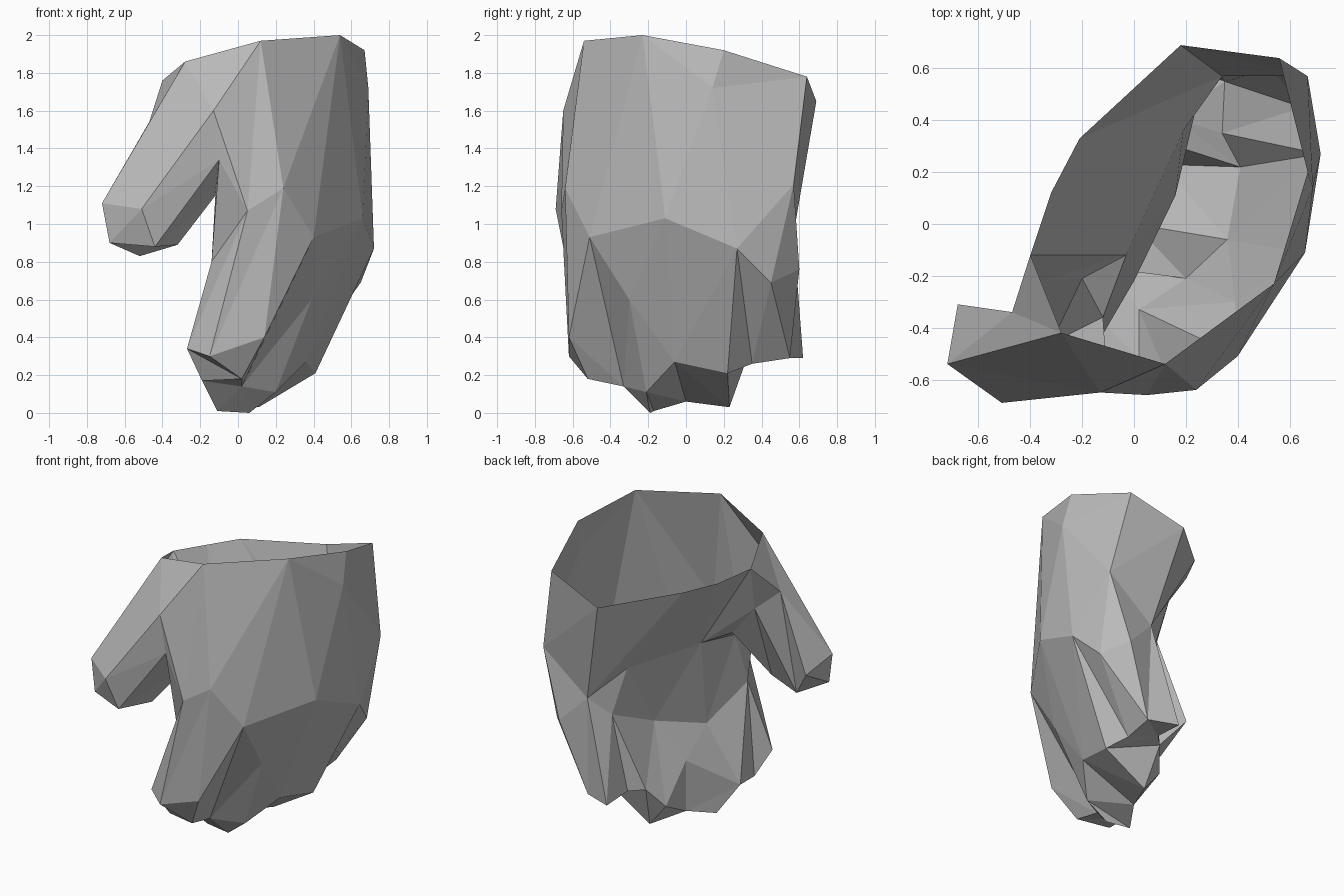
import bpy, bmesh

cube = bpy.data.objects.get("Cube")
if cube:
    bpy.data.objects.remove(cube, do_unlink=True)

# Single matte material
grey = bpy.data.materials.new("plain_grey")
grey.use_nodes = True
colour = (0.5, 0.5, 0.5, 1)
grey.diffuse_color = colour
shader = next(n for n in grey.node_tree.nodes if n.type == "BSDF_PRINCIPLED")
shader.inputs["Base Color"].default_value = colour

landmark = {}


def mark(group, *points):
    """Register landmarks such as rim0, rim1, given in hundredths of a unit."""
    for index, point in enumerate(points):
        landmark[group + str(index)] = tuple(c / 100 for c in point)


def loft(name, rows, hub=None, skip=()):
    """Bridge closed rows of landmarks with triangles and fan the last row to a hub.
    Skipped (row, column) panels stay open where neighbouring parts join."""
    bm = bmesh.new()
    verts = {}

    def vert(key):
        if key not in verts:
            verts[key] = bm.verts.new(landmark[key])
        return verts[key]

    def triangle(*keys):
        if len(set(keys)) == len(keys):
            corners = [vert(k) for k in keys]
            if not bm.faces.get(corners):
                bm.faces.new(corners)

    rings = [row.split() for row in rows]
    count = len(rings[0])
    for r, (upper, lower) in enumerate(zip(rings, rings[1:])):
        for i in range(count):
            if (r, i) not in skip:
                j = (i + 1) % count
                triangle(upper[i], lower[i], upper[j])
                triangle(upper[j], lower[i], lower[j])
    if hub:
        tip = rings[-1]
        for i in range(count):
            triangle(hub, tip[(i + 1) % count], tip[i])

    mesh = bpy.data.meshes.new(name)
    bm.to_mesh(mesh)
    bm.free()
    mesh.materials.append(grey)
    obj = bpy.data.objects.new(name, mesh)
    bpy.context.collection.objects.link(obj)


# Open wrist edge, running round from the thumb side
mark("rim", (-28, -42, 186), (12, -54, 197), (54, -23, 200), (67, 20, 192),
     (56, 64, 178), (18, 69, 165), (-21, 33, 172), (-32, 12, 173), (-40, -12, 176))
# Back of the hand, knuckles, outer edge and wrist dent
mark("back", (5, -66, 107), (24, -64, 119), (40, -51, 93), (66, -11, 103),
     (72, 27, 87), (65, 45, 69), (53, 60, 76), (67, 57, 121), (69, 14, 172))
# Palm crease and finger roots on the inner side
mark("palm", (34, 57, 95), (19, 36, 111), (-3, -12, 116), (24, 45, 82),
     (16, 11, 67), (0, -22, 57), (-14, -46, 80))
# Thumb root and the web beside it
mark("web", (-13, -65, 160), (-10, -63, 134), (-12, -36, 115),
     (-20, -21, 124), (-36, -22, 144), (-47, -34, 154))
# Clefts between the fingers
mark("cleft", (39, -30, 60), (36, -6, 27), (0, 0, 40))
# Finger tips
mark("thumb", (-72, -54, 111), (-51, -69, 108), (-44, -65, 88), (-32, -46, 89),
     (-52, -44, 83), (-68, -31, 104), (-68, -56, 90))
mark("index", (-27, -54, 34), (-15, -62, 30), (14, -62, 40),
     (2, -33, 14), (-19, -31, 17), (-19, -46, 17), (2, -52, 18))
mark("middle", (-11, -17, 1), (6, -19, 0), (20, -21, 11), (0, 0, 6))
mark("ring", (41, 22, 21), (11, 23, 3), (7, 33, 31), (-1, 23, 18))
mark("little", (15, 41, 31), (34, 35, 26), (35, 55, 29), (16, 62, 29))

loft("palm", [
    "rim0 rim1 rim1 rim2 rim2 rim3 rim4 rim4 rim5 rim6 rim6 rim7 rim8",
    "rim0 rim1 rim1 rim2 rim2 back8 rim4 rim4 rim5 rim6 rim6 rim7 rim8",
    "web0 back0 back1 back2 back3 back8 back7 back7 palm0 palm1 palm1 palm2 web4",
    "web1 back0 back1 back2 back3 back4 back7 back7 palm0 palm1 palm1 palm2 web3",
    "web1 back0 back1 back2 back3 back4 back7 back7 palm0 palm1 palm1 palm2 web2",
    "palm6 back0 back1 back2 back3 back4 back5 back6 palm0 palm3 palm4 palm5 palm6",
], skip=[(row, 12) for row in range(4)])

loft("thumb", [
    "rim0 web0 web1 web2 web3 web4 rim8",
    "rim0 web0 web1 web2 web3 web4 web5",
    "thumb0 web0 web1 web2 web3 web4 web5",
    "thumb0 thumb1 thumb2 thumb3 thumb3 thumb4 thumb5",
], hub="thumb6")

loft("index_finger", [
    "palm6 back0 back1 back2 palm5 palm6",
    "index0 index1 index2 index3 index4 index5",
], hub="index6", skip=[(0, 3)])

loft("middle_finger", [
    "palm5 back2 back2 back3 palm4",
    "index4 index3 cleft0 cleft1 cleft2",
    "index4 index3 cleft0 cleft1 middle3",
    "index4 index3 middle2 middle2 middle3",
    "middle0 middle1 middle2 middle2 middle3",
], hub="middle0", skip=[(0, 0), (0, 3), (1, 3)])

loft("ring_finger", [
    "palm4 back3 back4 palm3 palm4",
    "cleft2 cleft1 back4 palm3 palm4",
    "middle3 cleft1 ring0 ring2 ring3",
], hub="ring1", skip=[(0, 0), (1, 0), (0, 2), (1, 2)])

loft("little_finger", [
    "palm3 back4 back4 back5 back6 palm0 palm3",
    "ring2 ring0 back4 back5 back6 palm0 palm3",
    "little0 little1 little1 little2 little2 little3 little0",
], hub="little0", skip=[(0, 0)])
